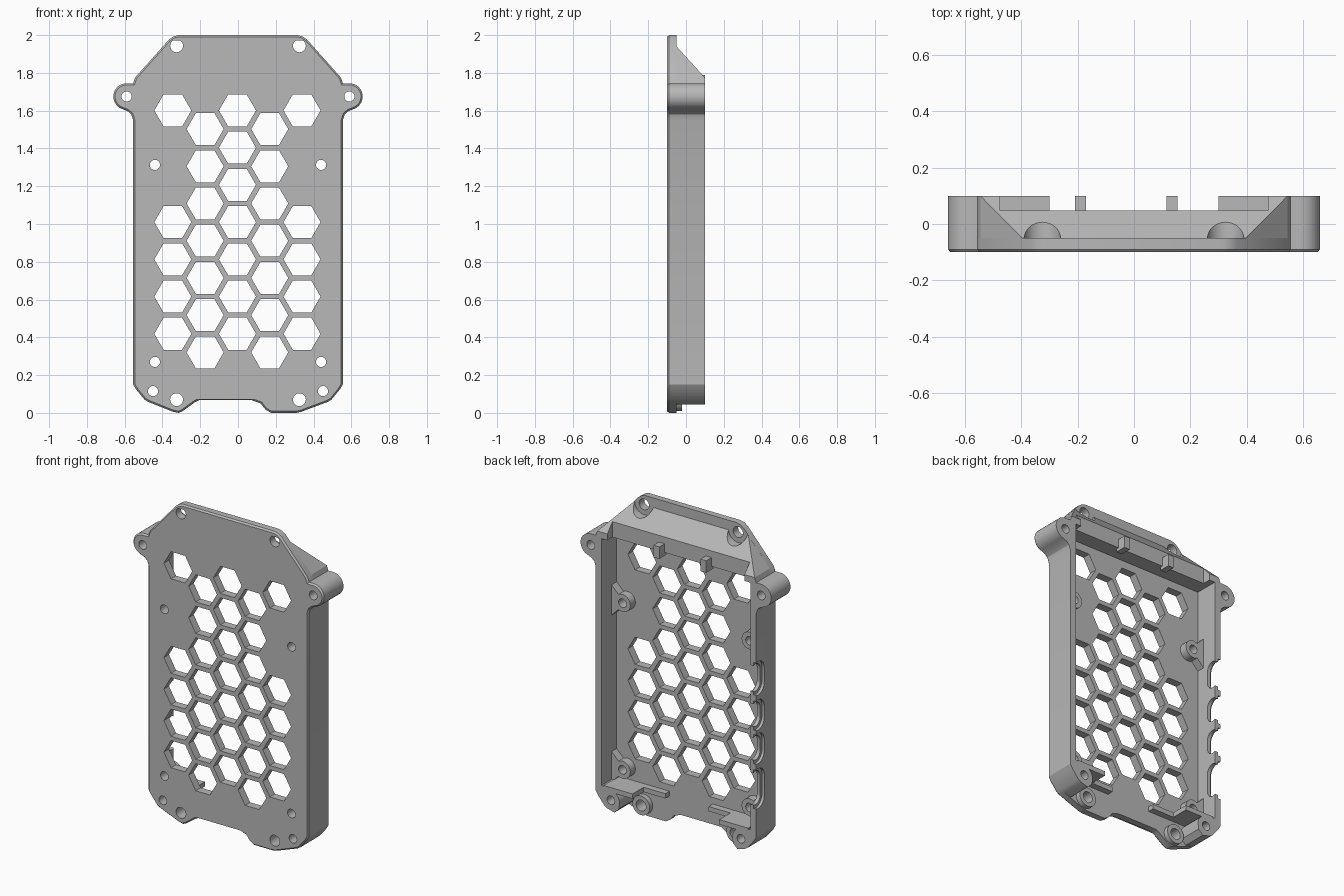
import bpy, bmesh, math
from mathutils import Vector

if "Cube" in bpy.data.objects:
    bpy.data.objects.remove(bpy.data.objects["Cube"])

grey = bpy.data.materials.new("matte_grey")
grey.diffuse_color = (0.48, 0.48, 0.48, 1)
grey.use_nodes = True
grey.node_tree.nodes["Principled BSDF"].inputs["Base Color"].default_value = grey.diffuse_color
BACK, FLOOR, FRONT = 0.1, -0.05, -0.1


def arc(cx, cz, r, a0, a1, n):
    return [(cx + r * math.cos(math.radians(a0 + (a1 - a0) * i / n)),
             cz + r * math.sin(math.radians(a0 + (a1 - a0) * i / n))) for i in range(n + 1)]


def circle(cx, cz, r, n=24, start=0):
    return arc(cx, cz, r, start, start + 360, n)[:-1]


def mirror(pts):
    return [(-x, z) for x, z in reversed(pts)]


def add(name, mesh):
    mesh.materials.clear()
    mesh.materials.append(grey)
    ob = bpy.data.objects.new(name, mesh)
    bpy.context.collection.objects.link(ob)
    return ob


def prism(name, loops, a, b, axis="y"):
    """Extrude a filled profile (first loop) with holes (other loops) from a to b."""
    cu = bpy.data.curves.new(name, "CURVE")
    cu.dimensions, cu.fill_mode, cu.extrude = "2D", "BOTH", (b - a) / 2
    for loop in loops:
        sp = cu.splines.new("POLY")
        sp.points.add(len(loop) - 1)
        for p, (x, z) in zip(sp.points, loop):
            p.co = (x, z, 0, 1)
        sp.use_cyclic_u = True
    tmp = bpy.data.objects.new("tmp", cu)
    bpy.context.collection.objects.link(tmp)
    bpy.context.view_layer.update()
    me = bpy.data.meshes.new_from_object(tmp.evaluated_get(bpy.context.evaluated_depsgraph_get()))
    bpy.data.objects.remove(tmp)
    mid = (a + b) / 2
    for v in me.vertices:
        x, z, d = v.co
        v.co = (x, mid - d, z) if axis == "y" else (mid + d, x, z)
    bm = bmesh.new()
    bm.from_mesh(me)
    bmesh.ops.remove_doubles(bm, verts=bm.verts, dist=1e-5)
    bmesh.ops.recalc_face_normals(bm, faces=bm.faces)
    bm.to_mesh(me)
    bm.free()
    me.name = name
    return add(name, me)


def cut(ob, cutter):
    mod = ob.modifiers.new("cut", "BOOLEAN")
    mod.operation, mod.solver, mod.object = "DIFFERENCE", "EXACT", cutter
    bpy.context.view_layer.update()
    me = bpy.data.meshes.new_from_object(ob.evaluated_get(bpy.context.evaluated_depsgraph_get()))
    ob.modifiers.clear()
    ob.data = me
    bpy.data.objects.remove(cutter)


def rect(x0, x1, z0, z1):
    return [(x0, z0), (x1, z0), (x1, z1), (x0, z1)]


def inset(pts, d):
    """Mitred inward offset of a clockwise loop."""
    out = []
    for i, p in enumerate(pts):
        p, q, r = Vector(p), Vector(pts[i - 1]), Vector(pts[(i + 1) % len(pts)])
        e, f = (p - q).normalized(), (r - p).normalized()
        n, m = Vector((e.y, -e.x)), Vector((f.y, -f.x))
        out.append(p + (n + m) * d / (1 + n.dot(m)))
    return out


# Right-hand outline, top to bottom, with the mounting ear
ear = [(0.545, 1.775), (0.555, 1.745)] + arc(0.59, 1.675, 0.07, 90, -70, 14) + \
      [(0.585, 1.598), (0.565, 1.58), (0.555, 1.55)]
corner = [(0.555, 0.15), (0.54, 0.125), (0.495, 0.07), (0.475, 0.058)]
top = [(0.315, 2.0), (0.342, 1.993), (0.365, 1.977)]
right = top + ear + corner + [(0.335, 0.006), (0.31, 0.0), (0.175, 0.0), (0.145, 0.018),
                              (0.12, 0.05), (0.07, 0.068)]
left = mirror(top + ear + corner + [(0.345, 0.006), (0.315, 0.0), (0.295, 0.008),
                                    (0.23, 0.055), (0.205, 0.068)])
outline = right + left

# Front plate with honeycomb vents and screw holes
holes = []
for col, rows in ((-2, (0, 3, 4, 5, 6)), (-1, range(7)), (0, range(7)),
                  (1, range(7)), (2, (0, 3, 4, 5, 6))):
    for row in rows:
        holes.append(circle(-0.003 + 0.171 * col, 1.601 - 0.197 * row - 0.0985 * (col % 2), 0.098, 6))
for s in (-1, 1):
    for x, z, r in ((0.325, 1.943, 0.034), (0.59, 1.675, 0.027), (0.44, 1.313, 0.027),
                    (0.44, 0.27, 0.027), (0.45, 0.115, 0.027), (0.325, 0.07, 0.034)):
        holes.append(circle(s * x, z, r))
plate = prism("front_plate", [outline] + holes, FRONT, FLOOR)

# Small chamfer around the front edge of the plate
bm = bmesh.new()
bm.from_mesh(plate.data)
bmesh.ops.bisect_plane(bm, geom=bm.verts[:] + bm.edges[:] + bm.faces[:],
                       plane_co=(0, FRONT + 0.01, 0), plane_no=(0, 1, 0))
for p, q in zip(outline, inset(outline, 0.009)):
    for v in bm.verts:
        if abs(v.co.y - FRONT) < 1e-4 and abs(v.co.x - p[0]) + abs(v.co.z - p[1]) < 1e-4:
            v.co.x, v.co.z = q
            break
bm.to_mesh(plate.data)
bm.free()

# Side walls with ears and corner screw posts
wall = ear + corner + [(0.425, 0.045), (0.395, 0.075)] + arc(0.45, 0.115, 0.06, 190, 90, 8) + \
       [(0.515, 0.19), (0.515, 1.775)]
ear_hole, post_hole = circle(0.59, 1.675, 0.027), circle(0.45, 0.115, 0.027)
prism("right_wall", [wall, ear_hole, post_hole], FLOOR, BACK)
left_wall = prism("left_wall", [mirror(wall), mirror(ear_hole), mirror(post_hole)], FLOOR, BACK)


def slot(z, half, r):
    return arc(0.08, z + half - r, r, 0, 180, 12) + arc(0.08, z - half + r, r, 180, 360, 12)


# Stepped connector openings in the left wall
for z, half in ((1.14, 0.085), (0.91, 0.075), (0.70, 0.075), (0.45, 0.105)):
    cut(left_wall, prism("slot_cutter", [slot(z, half, 0.045)], -0.6, -0.45, "x"))
    cut(left_wall, prism("recess_cutter", [slot(z, half + 0.02, 0.062)], -0.6, -0.538, "x"))

# Sloped top wall
half_top = [(0.397, 1.94), (0.545, 1.775), (0.545, 1.735)]
slope = prism("sloped_top_wall", [half_top + mirror(half_top)], FLOOR, BACK)
bm = bmesh.new()
bm.from_mesh(slope.data)
cutgeo = bmesh.ops.bisect_plane(bm, geom=bm.verts[:] + bm.edges[:] + bm.faces[:],
                                plane_co=(0, FLOOR, 1.94), plane_no=(0, 0.165, 0.15), clear_outer=True)
bmesh.ops.holes_fill(bm, edges=[e for e in bm.edges if e.is_boundary])
bmesh.ops.remove_doubles(bm, verts=bm.verts, dist=1e-4)
bmesh.ops.recalc_face_normals(bm, faces=bm.faces)
bm.to_mesh(slope.data)
bm.free()
cut(slope, prism("ledge_cutter", [rect(-0.475, 0.475, 1.6, 1.9)], 0.048, 0.2))
for s in (-1, 1):
    cut(slope, prism("counterbore_cutter", [circle(s * 0.325, 1.943, 0.065, 32)], -0.07, 0.2))

# Clips on the ledge of the top wall
for i, x in enumerate((-0.19, 0.135)):
    prism("top_clip", [rect(x - 0.02, x + 0.02, 1.715, 1.79)], 0.03, BACK)

for s in (-1, 1):
    side = (lambda p: p) if s > 0 else mirror
    # Board standoffs joined to the side walls
    for z in (1.313, 0.27):
        boss = [(0.52, z - 0.1)] + arc(0.44, z, 0.055, 300, 60, 16) + [(0.52, z + 0.1)]
        prism("standoff", [side(boss), circle(s * 0.44, z, 0.027)], FLOOR, 0.0)
    # Low pads around the bottom screws
    prism("bottom_screw_pad", [circle(s * 0.325, 0.07, 0.06), circle(s * 0.325, 0.07, 0.034)], FLOOR, -0.02)
    # Bottom inner walls and the lower ribs beside them
    prism("bottom_inner_wall", [side(rect(0.30, 0.5, 0.165, 0.195))], FLOOR, BACK)
    prism("bottom_rib", [side(rect(0.15, 0.30, 0.165, 0.195))], FLOOR, -0.01)

# Smooth arcs, keep hard edges
bpy.ops.object.select_all(action="SELECT")
bpy.context.view_layer.objects.active = plate
bpy.ops.object.shade_smooth_by_angle(angle=math.radians(28))
